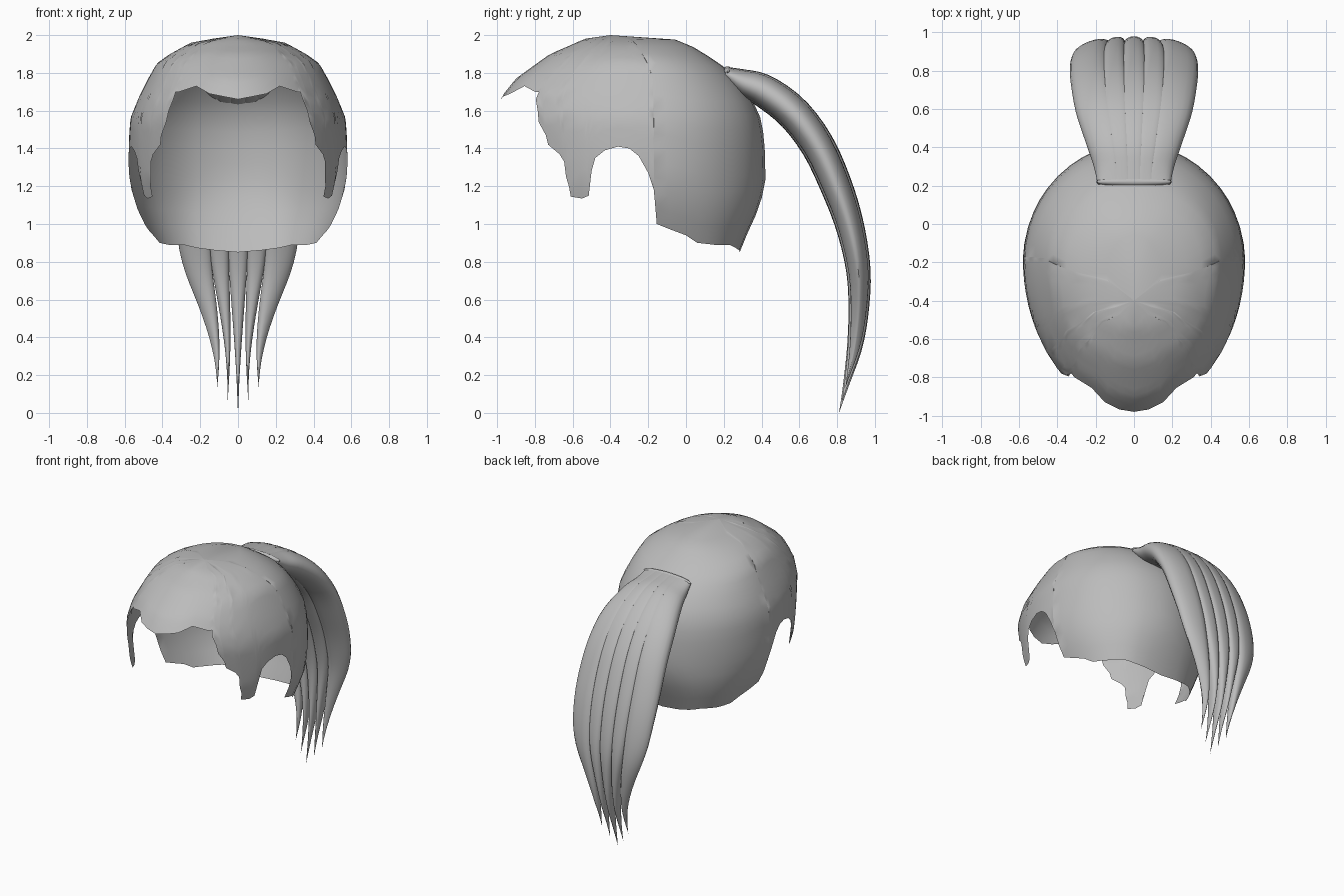
import bpy, bmesh, math
from mathutils import Vector

if "Cube" in bpy.data.objects:
    bpy.data.objects.remove(bpy.data.objects["Cube"])

hair_mat = bpy.data.materials.new("hair_grey")
hair_mat.diffuse_color = (0.5, 0.5, 0.5, 1)
hair_mat.use_nodes = True
hair_mat.node_tree.nodes["Principled BSDF"].inputs["Base Color"].default_value = hair_mat.diffuse_color


def table(rows, key):
    """Linear lookup in rows sorted by ascending first value."""
    if key <= rows[0][0]:
        return rows[0][1:]
    for a, b in zip(rows, rows[1:]):
        if key <= b[0]:
            t = (key - a[0]) / (b[0] - a[0])
            return [p + (q - p) * t for p, q in zip(a[1:], b[1:])]
    return rows[-1][1:]


def smooth_table(pts, s):
    """Catmull-Rom through evenly spaced rows, s in 0..1."""
    f = min(max(s, 0), 1) * (len(pts) - 1)
    i = min(int(f), len(pts) - 2)
    t = f - i
    p0, p1, p2, p3 = (pts[min(max(j, 0), len(pts) - 1)] for j in range(i - 1, i + 3))
    return [0.5 * (2 * b + (c - a) * t + (2 * a - 5 * b + 4 * c - d) * t * t
                   + (3 * b - a - 3 * c + d) * t ** 3)
            for a, b, c, d in zip(p0, p1, p2, p3)]


def finish(name, bm, angle):
    bmesh.ops.remove_doubles(bm, verts=bm.verts, dist=0.0004)
    bmesh.ops.recalc_face_normals(bm, faces=bm.faces)
    mesh = bpy.data.meshes.new(name)
    bm.to_mesh(mesh)
    bm.free()
    mesh.materials.append(hair_mat)
    obj = bpy.data.objects.new(name, mesh)
    bpy.context.collection.objects.link(obj)
    bpy.ops.object.select_all(action='DESELECT')
    obj.select_set(True)
    bpy.context.view_layer.objects.active = obj
    bpy.ops.object.shade_smooth_by_angle(angle=math.radians(angle))
    return obj


# --- Hair cap: horizontal rings (z, front y, centre y, back y, half width)
RINGS = [(0.84, -0.88, -0.2, 0.28, 0.42), (0.95, -0.89, -0.2, 0.325, 0.47),
         (1.07, -0.90, -0.2, 0.38, 0.53), (1.2, -0.92, -0.2, 0.42, 0.57),
         (1.3, -0.93, -0.2, 0.42, 0.58), (1.45, -0.96, -0.2, 0.415, 0.577),
         (1.56, -0.98, -0.2, 0.395, 0.57), (1.67, -0.98, -0.2, 0.345, 0.525),
         (1.77, -0.90, -0.2, 0.27, 0.475), (1.85, -0.79, -0.22, 0.18, 0.43),
         (1.9, -0.72, -0.25, 0.10, 0.36), (1.96, -0.58, -0.28, 0.0, 0.25),
         (1.98, -0.54, -0.3, -0.07, 0.14), (2.0, -0.4, -0.4, -0.4, 0.0)]

# Cut edge from nape, over the ear arch and sideburn, to the forehead peak (y, z)
RIM = [(0.29, 0.85), (0.265, 0.872), (0.23, 0.89), (0.15, 0.89), (0.06, 0.90),
       (0.0, 0.94), (-0.08, 0.97), (-0.155, 1.0), (-0.157, 1.08), (-0.17, 1.18),
       (-0.2, 1.27), (-0.25, 1.36), (-0.3, 1.40), (-0.36, 1.41), (-0.43, 1.39),
       (-0.48, 1.35), (-0.50, 1.28), (-0.515, 1.15), (-0.55, 1.135), (-0.61, 1.145),
       (-0.62, 1.2), (-0.635, 1.25), (-0.645, 1.33), (-0.67, 1.37), (-0.73, 1.42),
       (-0.742, 1.47), (-0.78, 1.54), (-0.785, 1.6), (-0.795, 1.66), (-0.778, 1.70),
       (-0.80, 1.70), (-0.855, 1.73), (-0.93, 1.69), (-0.99, 1.66)]


def back_power(z):
    return 2 + 2 * max(0, 1.2 - z)


def rim_angle(y, z):
    yf, yc, yb, w = table(RINGS, z)
    if y >= yc:
        return math.acos(min(1, (y - yc) / (yb - yc)) ** (back_power(z) / 2))
    return math.pi - math.acos(min(1, (yc - y) / (yc - yf)))


def cap_point(th, z):
    yf, yc, yb, w = table(RINGS, z)
    c, s = math.cos(th), max(0, math.sin(th))
    if c >= 0:
        e = 2 / back_power(z)
        return Vector((w * s ** e, yc + (yb - yc) * c ** e, z))
    return Vector((w * s, yc + (yc - yf) * c, z))


columns = []
for y, z in RIM:
    th = rim_angle(y, z)
    if columns:
        pth, pz = columns[-1]
        th = max(th, pth + 0.002)
        n = max(1, math.ceil((th - pth) / 0.2))
        columns += [(pth + (th - pth) * k / n, pz + (z - pz) * k / n) for k in range(1, n)]
    columns.append((min(th, math.pi), z))

ROWS = 16
bm = bmesh.new()
for side in (1, -1):
    grid = []
    for th, zr in columns:
        col = []
        for r in range(ROWS + 1):
            p = cap_point(th, 2 - (2 - zr) * (r / ROWS) ** 1.4)
            col.append(bm.verts.new((p.x * side, p.y, p.z)))
        grid.append(col)
    for a, b in zip(grid, grid[1:]):
        for r in range(ROWS):
            bm.faces.new((a[r], a[r + 1], b[r + 1], b[r]))
bmesh.ops.dissolve_degenerate(bm, dist=0.0003, edges=bm.edges)
finish("hair_cap", bm, 60)

# --- Ponytail: centre line (y, z, half thickness, half width)
TAIL = [(0.21, 1.80, 0.035, 0.19), (0.30, 1.75, 0.072, 0.21), (0.42, 1.70, 0.088, 0.25),
        (0.57, 1.585, 0.092, 0.30), (0.70, 1.41, 0.09, 0.325), (0.80, 1.19, 0.085, 0.335),
        (0.87, 0.98, 0.075, 0.325), (0.912, 0.76, 0.065, 0.295), (0.915, 0.56, 0.055, 0.24),
        (0.895, 0.36, 0.045, 0.18), (0.855, 0.18, 0.03, 0.135), (0.81, 0.0, 0.012, 0.11)]

# Locks: left and right share of the width, tip x, end along the centre line
LOCKS = [(-1, -0.47, -0.11, 0.93), (-0.47, -0.16, -0.055, 0.965), (-0.16, 0.16, 0, 1.0),
         (0.16, 0.47, 0.055, 0.965), (0.47, 1, 0.11, 0.93)]
STEPS, ACROSS = 36, 8


def lock_ring(bm, left, right, tip_x, end, t):
    s = t * end
    y, z, h, w = smooth_table(TAIL, s)
    y0, z0 = smooth_table(TAIL, s - 0.01)[:2]
    y1, z1 = smooth_table(TAIL, s + 0.01)[:2]
    normal = Vector((0, z0 - z1, y1 - y0)).normalized()
    m = min(max((t - 0.62) / 0.38, 0), 1)
    taper = m ** 1.6                       # lock narrows to its own tip
    groove = 0.04 + 0.3 * min(max((t - 0.3) / 0.4, 0), 1)
    top, low = [], []
    for k in range(ACROSS + 1):
        a = -math.cos(math.pi * k / ACROSS)   # dense near the lock edges
        u = left + (right - left) * (a + 1) / 2
        thick = h * (1 - min(1, abs(u)) ** 2.4) ** 0.45
        thick *= 1 - groove * abs(a) ** 4
        thick *= (1 - m) + m * math.sqrt(max(0, 1 - a * a))
        thick *= 1 - m ** 4
        x = w * u * (1 - taper) + tip_x * taper
        mid = Vector((x, y, z))
        top.append(mid + normal * thick)
        low.append(mid - normal * thick)
    return [bm.verts.new(p) for p in top + low[::-1]]


for i, (left, right, tip_x, end) in enumerate(LOCKS):
    bm = bmesh.new()
    rings = [lock_ring(bm, left, right, tip_x, end, j / STEPS) for j in range(STEPS + 1)]
    for a, b in zip(rings, rings[1:]):
        for k in range(len(a)):
            n = (k + 1) % len(a)
            bm.faces.new((a[k], a[n], b[n], b[k]))
    bm.faces.new(rings[0])
    finish("ponytail_lock_%d" % (i + 1), bm, 50)

# --- Low gathered fold where the ponytail leaves the cap
bm = bmesh.new()
bmesh.ops.create_uvsphere(bm, u_segments=16, v_segments=8, radius=1)
for v in bm.verts:
    v.co = Vector((v.co.x * 0.2, 0.22 + v.co.y * 0.025, 1.805 + v.co.z * 0.03))
finish("ponytail_base_fold", bm, 60)
